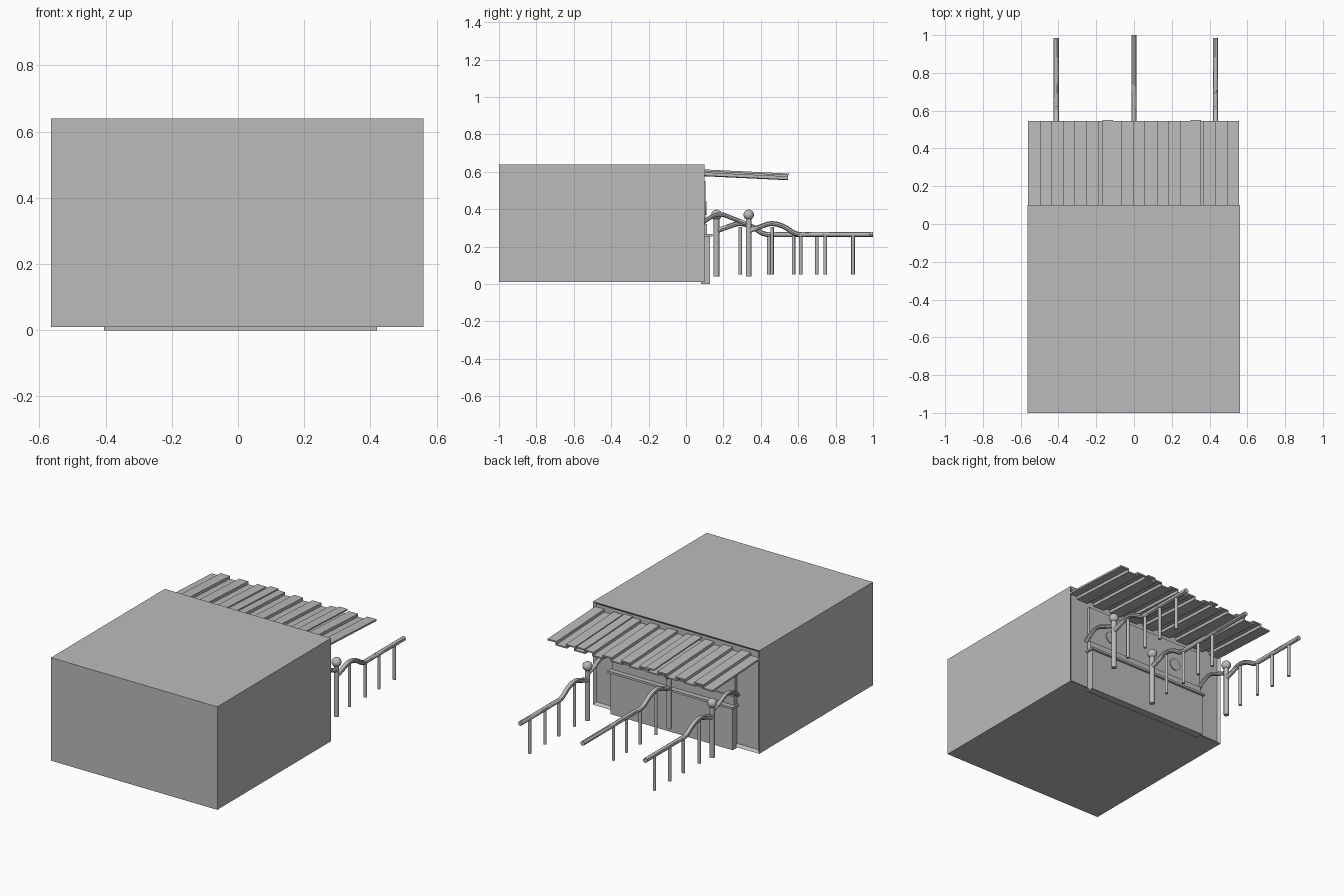
import bpy
import bmesh
from math import pi
from mathutils import Matrix, Vector

if "Cube" in bpy.data.objects:
    bpy.data.objects.remove(bpy.data.objects["Cube"])

grey = bpy.data.materials.new("plain_grey")
grey.use_nodes = True
GREY = (0.5, 0.5, 0.5, 1)
grey.diffuse_color = GREY
grey.node_tree.nodes["Principled BSDF"].inputs["Base Color"].default_value = GREY


def finish(name, bm, smooth=False):
    mesh = bpy.data.meshes.new(name)
    bmesh.ops.recalc_face_normals(bm, faces=bm.faces)
    bm.to_mesh(mesh)
    bm.free()
    obj = bpy.data.objects.new(name, mesh)
    bpy.context.collection.objects.link(obj)
    mesh.materials.append(grey)
    if smooth:
        shade(obj)
    return obj


def shade(obj):
    bpy.ops.object.select_all(action="DESELECT")
    obj.select_set(True)
    bpy.context.view_layer.objects.active = obj
    bpy.ops.object.shade_smooth_by_angle(angle=pi / 5)


def add_box(bm, low, high):
    low, high = Vector(low), Vector(high)
    place = Matrix.Translation((low + high) / 2) @ Matrix.Diagonal((*(high - low), 1))
    bmesh.ops.create_cube(bm, size=1, matrix=place)


def box(name, low, high):
    bm = bmesh.new()
    add_box(bm, low, high)
    return finish(name, bm)


def cylinder(name, start, end, radius, sides=16):
    start, end = Vector(start), Vector(end)
    axis = end - start
    turn = Vector((0, 0, 1)).rotation_difference(axis).to_matrix().to_4x4()
    bm = bmesh.new()
    bmesh.ops.create_cone(bm, cap_ends=True, segments=sides, radius1=radius,
                          radius2=radius, depth=axis.length,
                          matrix=Matrix.Translation((start + end) / 2) @ turn)
    return finish(name, bm, True)


def ball(name, centre, radius):
    bm = bmesh.new()
    bmesh.ops.create_uvsphere(bm, u_segments=20, v_segments=12, radius=radius,
                              matrix=Matrix.Translation(centre))
    return finish(name, bm, True)


def tube(name, x, path, radius):
    """Round bar following (y, z) points in the plane at x."""
    curve = bpy.data.curves.new(name, "CURVE")
    curve.dimensions = "3D"
    curve.bevel_depth = radius
    curve.bevel_resolution = 3
    curve.use_fill_caps = True
    spline = curve.splines.new("NURBS")
    spline.points.add(len(path) - 1)
    for point, (y, z) in zip(spline.points, path):
        point.co = (x, y, z, 1)
    spline.use_endpoint_u = True
    spline.order_u = 3
    spline.resolution_u = 6
    obj = bpy.data.objects.new(name, curve)
    bpy.context.collection.objects.link(obj)
    bpy.ops.object.select_all(action="DESELECT")
    obj.select_set(True)
    bpy.context.view_layer.objects.active = obj
    bpy.ops.object.convert(target="MESH")
    obj = bpy.context.view_layer.objects.active
    obj.data.materials.clear()
    obj.data.materials.append(grey)
    shade(obj)


# Building block, with a shallow framed recess on the entrance side
bm = bmesh.new()
add_box(bm, (-0.565, -1, 0.01), (0.56, 0.1, 0.64))
bmesh.ops.recalc_face_normals(bm, faces=bm.faces)
wall = [f for f in bm.faces if f.normal.y > 0.9]
bmesh.ops.inset_region(bm, faces=wall, thickness=0.015, use_even_offset=True)
bmesh.ops.translate(bm, verts=wall[0].verts, vec=(0, -0.015, 0))
finish("building", bm)

# Serving counter with ledge and back panel
box("counter_panel", (-0.405, 0.08, 0), (0.42, 0.128, 0.255))
box("counter_ledge", (-0.415, 0.08, 0.255), (0.43, 0.142, 0.268))
box("counter_upstand", (-0.405, 0.08, 0.268), (0.42, 0.113, 0.32))
box("upper_panel", (-0.405, 0.08, 0.32), (0.42, 0.103, 0.55))
for side, x in (("left", 0.26), ("right", -0.22)):
    cylinder(side + "_round_plate", (x, 0.1, 0.405), (x, 0.109, 0.405), 0.037, 24)

# Corrugated awning, sloping gently away from the wall
strips = 18
x_start, x_end = -0.56, 0.555
step = (x_end - x_start) / strips
profile = []
for i in range(strips):
    height = 0.018 if i % 2 else 0.0
    profile += [(x_start + i * step, height), (x_start + (i + 1) * step, height)]
bm = bmesh.new()
rows = [[bm.verts.new((x, y, base + h)) for x, h in profile]
        for y, base in ((0.085, 0.588), (0.545, 0.566))]
for i in range(len(profile) - 1):
    bm.faces.new((rows[0][i], rows[0][i + 1], rows[1][i + 1], rows[1][i]))
awning = finish("awning", bm)
solid = awning.modifiers.new("thickness", "SOLIDIFY")
solid.thickness = 0.011
solid.offset = -1 if awning.data.polygons[0].normal.z > 0 else 1

# Wider cover boards over two of the awning joints
for i, x in enumerate((-0.14, 0.328)):
    cover = box(f"awning_cover_{i + 1}", (-0.028, -0.233, -0.004), (0.028, 0.233, 0.004))
    cover.location = (x, 0.318, 0.598)
    cover.rotation_euler.x = -0.048


# Queue railings: a ball-topped post, a curved handrail and thin uprights
def railing(name, x, post_y, end_y, uprights):
    cylinder(name + "_post", (x, post_y, 0.04), (x, post_y, 0.35), 0.015)
    ball(name + "_ball", (x, post_y, 0.37), 0.028)
    bend = [(0, 0.285), (0.06, 0.305), (0.12, 0.328), (0.19, 0.31),
            (0.25, 0.265), (0.3, 0.266), (0.36, 0.266)]
    tube(name + "_handrail", x, [(post_y + dy, z) for dy, z in bend] + [(end_y, 0.266)], 0.014)
    for i, y in enumerate(uprights):
        top = 0.305 if y - post_y < 0.17 else 0.266
        cylinder(f"{name}_upright_{i + 1}", (x, y, 0.05), (x, y, top), 0.0095, 12)


railing("middle_railing", 0.0, 0.163, 1.0, (0.29, 0.443, 0.575, 0.70))
for side, x in (("left", 0.432), ("right", -0.412)):
    railing(side + "_railing", x, 0.335, 0.985, (0.46, 0.613, 0.745, 0.893))
    # Arched bar joining the post to the wall
    tube(side + "_wall_bar", x, [(0.085, 0.325), (0.13, 0.36), (0.19, 0.378),
                                 (0.26, 0.345), (0.335, 0.32)], 0.012)
